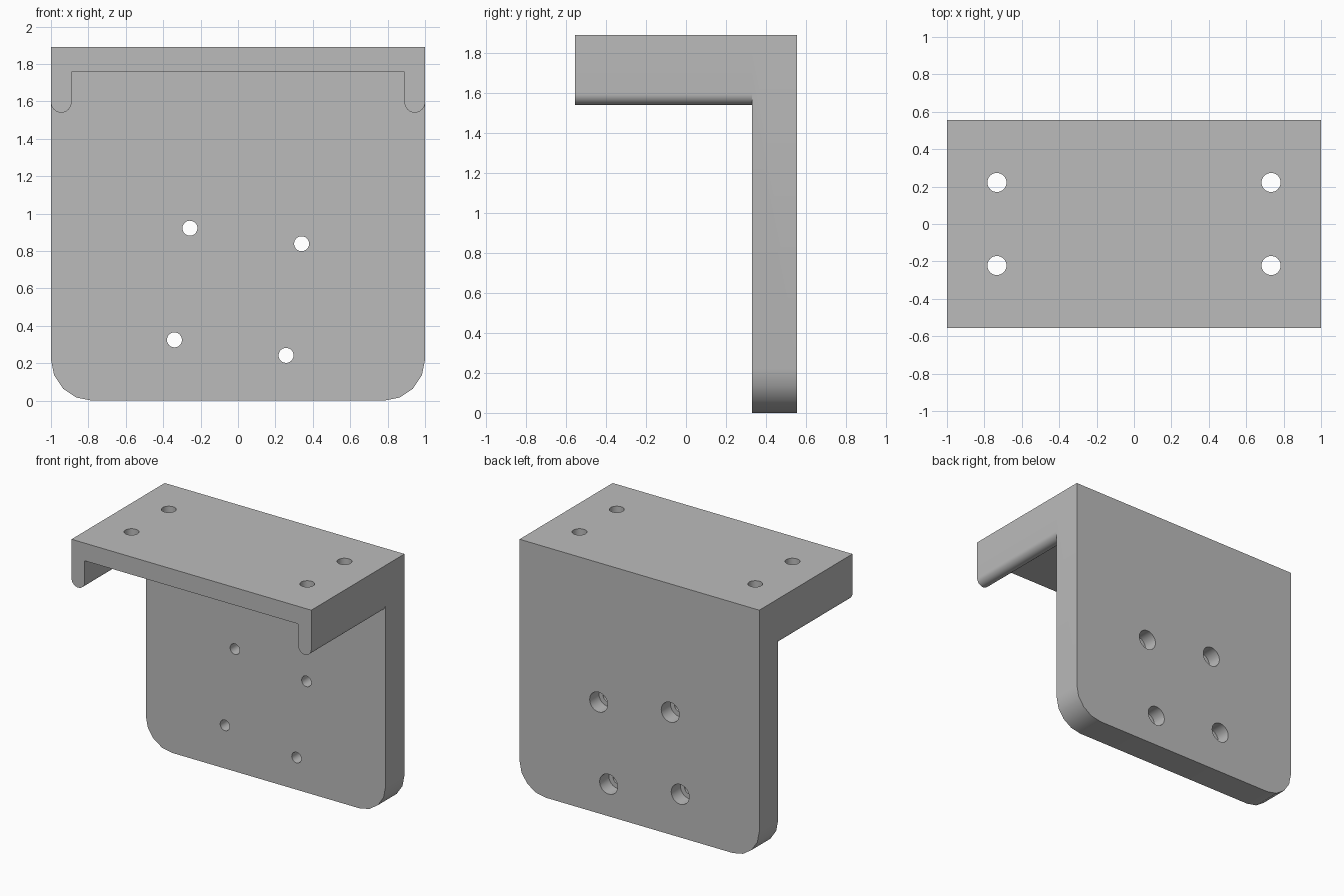
import bpy, bmesh
from math import pi, sin, cos, radians
from mathutils import Matrix, Vector

old = bpy.data.objects.get("Cube")
if old:
    bpy.data.objects.remove(old, do_unlink=True)

HEIGHT, HALF_DEPTH, PLATE_FRONT = 1.89, 0.555, 0.33

grey = bpy.data.materials.new("plain grey")
grey.use_nodes = True
grey.diffuse_color = (0.5, 0.5, 0.5, 1)
grey.node_tree.nodes["Principled BSDF"].inputs["Base Color"].default_value = (0.5, 0.5, 0.5, 1)


def make_object(name, bm):
    bmesh.ops.recalc_face_normals(bm, faces=bm.faces)
    mesh = bpy.data.meshes.new(name)
    bm.to_mesh(mesh)
    bm.free()
    mesh.materials.append(grey)
    obj = bpy.data.objects.new(name, mesh)
    bpy.context.collection.objects.link(obj)
    return obj


def arc(cx, cz, r, start, end, steps):
    angles = [radians(start + (end - start) * i / steps) for i in range(steps + 1)]
    return [(cx + r * cos(a), cz + r * sin(a)) for a in angles]


def mirrored(half):
    """Close a right-hand half outline with its mirror image."""
    return half + [(-x, z) for x, z in reversed(half)]


def extrude_outline(name, outline, y0, y1):
    bm = bmesh.new()
    face = bm.faces.new([bm.verts.new((x, y0, z)) for x, z in outline])
    geom = bmesh.ops.extrude_face_region(bm, geom=[face])["geom"]
    verts = [v for v in geom if isinstance(v, bmesh.types.BMVert)]
    bmesh.ops.translate(bm, verts=verts, vec=(0, y1 - y0, 0))
    return make_object(name, bm)


def add_cylinder(bm, centre, radius, length, axis):
    turn = Matrix.Rotation(pi / 2, 4, "X") if axis == "Y" else Matrix()
    bmesh.ops.create_cone(bm, cap_ends=True, segments=32, radius1=radius, radius2=radius,
                          depth=length, matrix=Matrix.Translation(centre) @ turn)


def combine(target, other, operation):
    mod = target.modifiers.new(operation.lower(), "BOOLEAN")
    mod.operation = operation
    mod.solver = "EXACT"
    mod.object = other
    bpy.ops.object.select_all(action="DESELECT")
    bpy.context.view_layer.objects.active = target
    target.select_set(True)
    bpy.ops.object.modifier_apply(modifier=mod.name)
    bpy.data.objects.remove(other, do_unlink=True)


# Upright plate with rounded lower corners
plate = mirrored(arc(0.78, 0.22, 0.22, -90, 0, 4) + [(1, HEIGHT)])
bracket = extrude_outline("mounting_bracket", plate, PLATE_FRONT, HALF_DEPTH)

# Top shelf with a round-ended lip down each side
lip_r = 0.055
shelf = mirrored([(1 - 2 * lip_r, 1.757)]
                 + arc(1 - lip_r, 1.54 + lip_r, lip_r, -180, 0, 16) + [(1, HEIGHT)])
combine(bracket, extrude_outline("top_shelf", shelf, -HALF_DEPTH, 0.44), "UNION")

# Screw holes through the shelf
bm = bmesh.new()
for x in (-0.733, 0.733):
    for y in (-0.222, 0.222):
        add_cylinder(bm, (x, y, HEIGHT), 0.051, 0.6, "Z")
cutter = make_object("shelf_hole_cutter", bm)
cutter.hide_render = True
combine(bracket, cutter, "DIFFERENCE")

# Tilted square of screw holes in the plate, counterbored from the back
offset = Vector((0.34, 0.257))
holes = []
for _ in range(4):
    holes.append((offset.x, 0.582 + offset.y))
    offset = Vector((-offset.y, offset.x))
for radius, y, length in ((0.04, 0.44, 0.5), (0.075, HALF_DEPTH, 0.22)):
    bm = bmesh.new()
    for x, z in holes:
        add_cylinder(bm, (x, y, z), radius, length, "Y")
    cutter = make_object("plate_hole_cutter", bm)
    cutter.hide_render = True
    combine(bracket, cutter, "DIFFERENCE")

# Merge flat areas and smooth the curved ones
bm = bmesh.new()
bm.from_mesh(bracket.data)
bmesh.ops.remove_doubles(bm, verts=bm.verts, dist=0.0001)
bmesh.ops.dissolve_limit(bm, angle_limit=radians(0.5), verts=bm.verts, edges=bm.edges)
bm.to_mesh(bracket.data)
bm.free()
bpy.ops.object.shade_smooth_by_angle(angle=radians(30))
